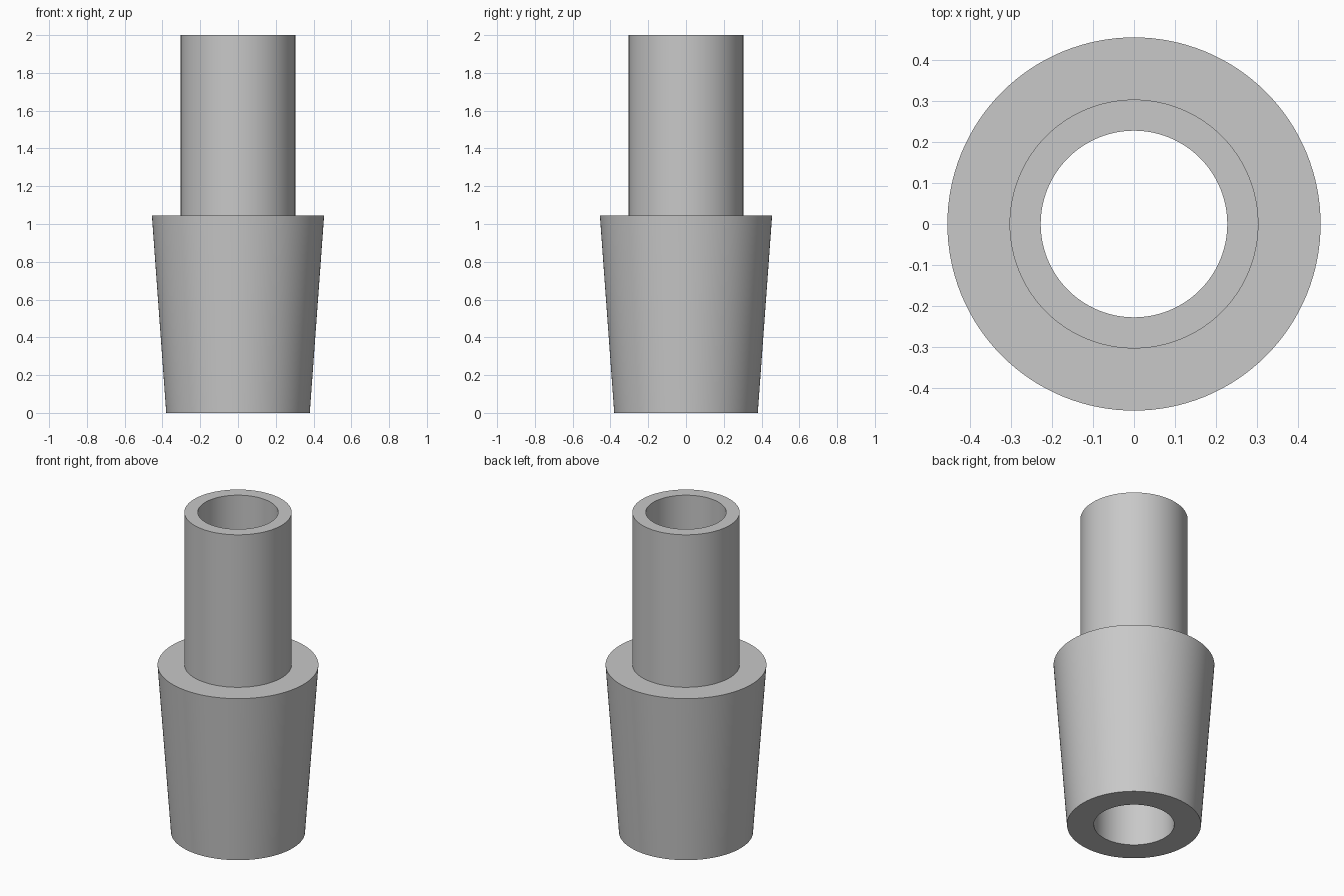
import bpy, bmesh
from math import tau, radians

cube = bpy.data.objects.get("Cube")
if cube:
    bpy.data.objects.remove(cube, do_unlink=True)

SEGMENTS = 128
BORE = 0.228

# Plain grey material
grey = bpy.data.materials.new("plain_grey")
grey.use_nodes = True
colour = (0.58, 0.58, 0.58, 1)
grey.diffuse_color = colour
bsdf = next(n for n in grey.node_tree.nodes if n.type == 'BSDF_PRINCIPLED')
bsdf.inputs["Base Color"].default_value = colour


def lathe(name, profile):
    """Spin a closed (radius, height) profile around the z axis."""
    bm = bmesh.new()
    verts = [bm.verts.new((r, 0, z)) for r, z in profile]
    edges = [bm.edges.new((v, verts[i - 1])) for i, v in enumerate(verts)]
    bmesh.ops.spin(bm, geom=verts + edges, cent=(0, 0, 0), axis=(0, 0, 1),
                   angle=tau, steps=SEGMENTS, use_merge=True)
    bmesh.ops.remove_doubles(bm, verts=bm.verts, dist=0.0001)
    bmesh.ops.recalc_face_normals(bm, faces=bm.faces)
    mesh = bpy.data.meshes.new(name)
    bm.to_mesh(mesh)
    bm.free()
    mesh.materials.append(grey)
    obj = bpy.data.objects.new(name, mesh)
    bpy.context.collection.objects.link(obj)
    bpy.ops.object.select_all(action='DESELECT')
    obj.select_set(True)
    bpy.context.view_layer.objects.active = obj
    bpy.ops.object.shade_smooth_by_angle(angle=radians(30))
    return obj


# Tapered plug, shoulder and straight tube share one continuous bore
lathe("tapered_tube_adapter", [
    (BORE, 0), (0.38, 0),            # bottom rim
    (0.456, 1.046), (0.304, 1.046),  # taper and shoulder
    (0.304, 2), (BORE, 2),           # tube and top rim
])
